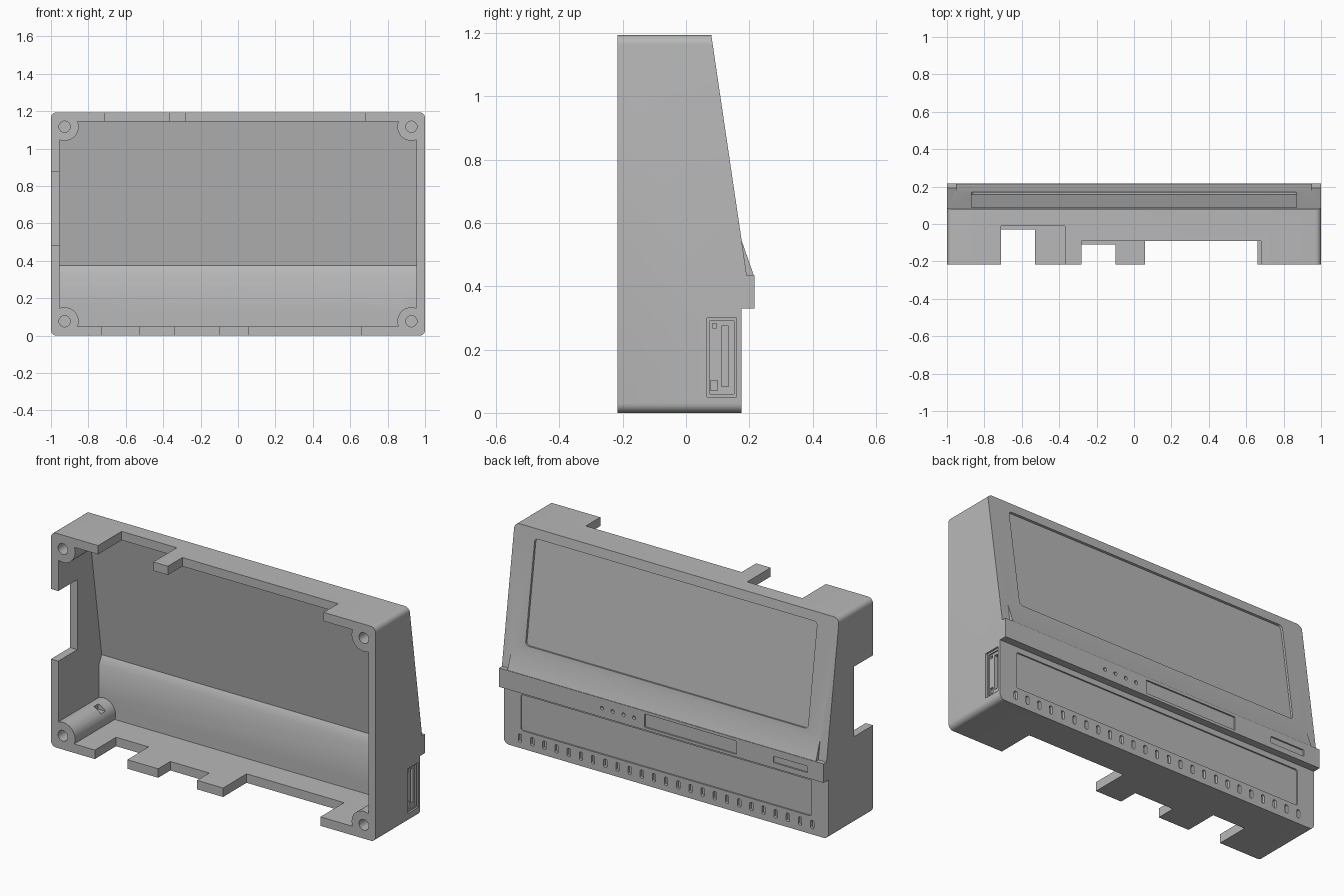
import bpy, bmesh, math
from mathutils import Vector, Matrix

cube = bpy.data.objects.get("Cube")
if cube:
    bpy.data.objects.remove(cube, do_unlink=True)

grey = bpy.data.materials.new("grey plastic")
grey.use_nodes = True
grey.diffuse_color = (0.48, 0.48, 0.48, 1)
grey.node_tree.nodes["Principled BSDF"].inputs["Base Color"].default_value = (0.48, 0.48, 0.48, 1)


def add_prism(bm, points, vec):
    """Extrude a flat outline along vec."""
    face = bm.faces.new([bm.verts.new(p) for p in points])
    ext = bmesh.ops.extrude_face_region(bm, geom=[face])
    moved = [g for g in ext["geom"] if isinstance(g, bmesh.types.BMVert)]
    bmesh.ops.translate(bm, verts=moved, vec=vec)


def make(name, bm):
    bmesh.ops.recalc_face_normals(bm, faces=bm.faces)
    mesh = bpy.data.meshes.new(name)
    bm.to_mesh(mesh)
    bm.free()
    mesh.materials.append(grey)
    obj = bpy.data.objects.new(name, mesh)
    bpy.context.collection.objects.link(obj)
    return obj


def side_prism(name, profile, half):
    """A (y, z) profile extruded across x."""
    bm = bmesh.new()
    add_prism(bm, [(-half, y, z) for y, z in profile], (2 * half, 0, 0))
    return make(name, bm)


def rounded(w, h, r, steps=6):
    """Outline of a rounded rectangle in the xz plane."""
    pts = []
    for i, (sx, sz) in enumerate([(1, 1), (-1, 1), (-1, -1), (1, -1)]):
        for k in range(steps + 1):
            a = (i + k / steps) * math.pi / 2
            pts.append((sx * (w / 2 - r) + r * math.cos(a), 0, sz * (h / 2 - r) + r * math.sin(a)))
    return pts


def add_plate(bm, x, y, z, w, h, r, depth, tilt=0):
    """Rounded plate facing y, centred on its middle."""
    m = Matrix.Translation((x, y, z)) @ Matrix.Rotation(tilt, 4, "X")
    pts = [m @ (Vector(p) - Vector((0, depth / 2, 0))) for p in rounded(w, h, r)]
    add_prism(bm, pts, m.to_3x3() @ Vector((0, depth, 0)))


def add_box(bm, x0, x1, y0, y1, z0, z1):
    add_prism(bm, [(x0, y0, z0), (x1, y0, z0), (x1, y1, z0), (x0, y1, z0)], (0, 0, z1 - z0))


def add_rod(bm, x, z, r, y0, y1, n=32):
    pts = [(x + r * math.cos(t * math.tau / n), y0, z + r * math.sin(t * math.tau / n)) for t in range(n)]
    add_prism(bm, pts, (0, y1 - y0, 0))


def combine(target, tool, op):
    """Apply a boolean and discard the tool."""
    mod = target.modifiers.new("shape", "BOOLEAN")
    mod.operation, mod.object, mod.solver = op, tool, "EXACT"
    bpy.context.view_layer.objects.active = target
    bpy.ops.object.modifier_apply(modifier=mod.name)
    bpy.data.objects.remove(tool, do_unlink=True)


# Outer body with rounded long corners
body = side_prism("enclosure_body", [
    (-0.217, 0), (0.175, 0), (0.175, 0.33), (0.217, 0.33), (0.217, 0.435),
    (0.192, 0.435), (0.08, 1.194), (-0.217, 1.194)], 1.1)
bm = bmesh.new()
add_plate(bm, 0, 0, 0.597, 2, 1.194, 0.03, 1)
combine(body, make("corner_limit", bm), "INTERSECT")

# Sloped hood above the label band
combine(body, side_prism("hood", [(0.174, 0.55), (0.214, 0.435), (0.19, 0.4), (0.13, 0.4), (0.13, 0.55)],
                         0.95), "UNION")

# Hollow interior, leaving screw bosses in the corners
cavity = side_prism("cavity", [
    (-0.4, 0.05), (0.14, 0.05), (0.14, 0.33), (0.165, 0.375), (0.05, 1.145), (-0.4, 1.145)], 0.955)
corners = [(x, z) for x in (-0.927, 0.927) for z in (0.077, 1.117)]
bm = bmesh.new()
for x, z in corners:
    add_rod(bm, x, z, 0.075, -0.5, 0.3)
combine(cavity, make("bosses", bm), "DIFFERENCE")
combine(body, cavity, "DIFFERENCE")

# Screw holes and cable openings in the walls
bm = bmesh.new()
for x, z in corners:
    add_rod(bm, x, z, 0.03, -0.3, -0.02, 24)
for x0, x1, y in [(-0.71, -0.37, -0.01), (-0.28, 0.68, -0.09)]:
    add_box(bm, x0, x1, -0.3, y, 1.1, 1.3)
for x0, x1, y in [(-0.73, -0.53, -0.03), (-0.34, -0.1, -0.11), (0.06, 0.66, -0.01)]:
    add_box(bm, x0, x1, -0.3, y, -0.1, 0.1)
add_box(bm, -1.1, -0.93, -0.3, -0.05, 0.485, 0.875)
for s in (-1, 1):
    x0, x1 = sorted((s * 0.86, s * 0.91))
    add_box(bm, x0, x1, 0.03, 0.07, 0.12, 0.2)
combine(body, make("openings", bm), "DIFFERENCE")

# Recessed panels, vents and label windows on the back
bm = bmesh.new()
add_plate(bm, 0, 0.129, 0.86, 1.74, 0.57, 0.02, 0.024, math.atan(0.1476))
add_plate(bm, 0, 0.175, 0.2, 1.79, 0.2, 0.012, 0.016)
for i in range(25):
    add_plate(bm, -0.9 + i * 0.075, 0.175, 0.055, 0.02, 0.046, 0.008, 0.03)
add_plate(bm, -0.18, 0.217, 0.382, 0.565, 0.074, 0.004, 0.016)
add_plate(bm, -0.795, 0.217, 0.378, 0.21, 0.036, 0.004, 0.016)
for i in range(4):
    add_rod(bm, 0.366 - i * 0.066, 0.38, 0.01, 0.2, 0.25, 16)
combine(body, make("back_recesses", bm), "DIFFERENCE")

# Stepped connector port on the left side
for steps in ([(0.99, 0.066, 0.16, 0.05, 0.3)],
              [(0.983, 0.075, 0.151, 0.06, 0.29)],
              [(0.965, 0.112, 0.135, 0.083, 0.275), (0.97, 0.083, 0.097, 0.268, 0.282),
               (0.97, 0.078, 0.1, 0.07, 0.103)]):
    bm = bmesh.new()
    for x, y0, y1, z0, z1 in steps:
        add_box(bm, x, 1.1, y0, y1, z0, z1)
    combine(body, make("port", bm), "DIFFERENCE")

# Smooth the curved corners, keep edges crisp
bpy.ops.object.select_all(action="DESELECT")
body.select_set(True)
bpy.context.view_layer.objects.active = body
bpy.ops.object.shade_smooth_by_angle(angle=math.radians(30))
